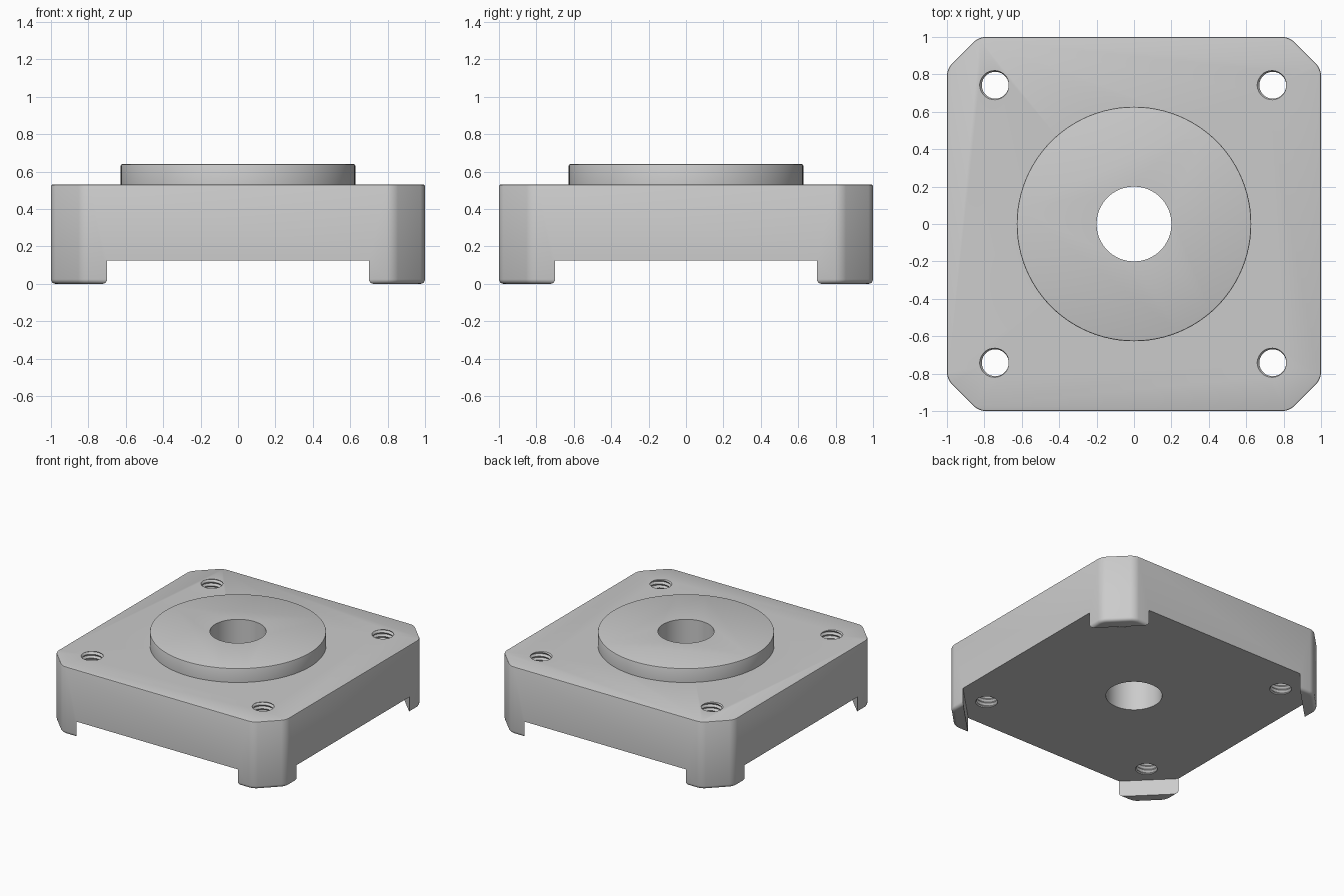
import bpy, bmesh, math
from mathutils import Vector

if "Cube" in bpy.data.objects:
    bpy.data.objects.remove(bpy.data.objects["Cube"], do_unlink=True)

grey = bpy.data.materials.new("plain_grey")
grey.use_nodes = True
colour = (0.6, 0.6, 0.6, 1)
grey.diffuse_color = colour
grey.node_tree.nodes["Principled BSDF"].inputs["Base Color"].default_value = colour


def finish(bm, name):
    bmesh.ops.recalc_face_normals(bm, faces=bm.faces)
    mesh = bpy.data.meshes.new(name)
    bm.to_mesh(mesh)
    bm.free()
    obj = bpy.data.objects.new(name, mesh)
    mesh.materials.append(grey)
    bpy.context.collection.objects.link(obj)
    return obj


def cylinder(name, radius, bottom, top, sides, top_bevel=0):
    bm = bmesh.new()
    bmesh.ops.create_cone(bm, cap_ends=True, segments=sides, radius1=radius,
                          radius2=radius, depth=top - bottom)
    bmesh.ops.translate(bm, verts=bm.verts, vec=(0, 0, (top + bottom) / 2))
    if top_bevel:
        bevel_rim(bm, top, top_bevel, 2)
    return finish(bm, name)


def bevel_rim(bm, height, size, segments):
    rim = [e for e in bm.edges if all(abs(v.co.z - height) < 1e-4 for v in e.verts)]
    bmesh.ops.bevel(bm, geom=rim, offset=size, segments=segments,
                    profile=0.5, affect='EDGES')


def combine(target, tool, operation):
    mod = target.modifiers.new(operation.lower(), 'BOOLEAN')
    mod.object, mod.operation, mod.solver = tool, operation, 'EXACT'
    bpy.context.view_layer.objects.active = target
    bpy.ops.object.modifier_apply(modifier=mod.name)
    bpy.data.objects.remove(tool, do_unlink=True)


def chamfered_block(name, cut, height):
    bm = bmesh.new()
    corners = []
    for q in range(4):
        c, s = round(math.cos(q * math.pi / 2)), round(math.sin(q * math.pi / 2))
        for x, y in ((1, cut), (cut, 1)):
            corners.append(bm.verts.new((c * x - s * y, s * x + c * y, 0)))
    base = bm.faces.new(corners)
    ext = bmesh.ops.extrude_face_region(bm, geom=[base])
    bmesh.ops.translate(bm, vec=(0, 0, height),
                        verts=[v for v in ext["geom"] if isinstance(v, bmesh.types.BMVert)])
    upright = [e for e in bm.edges if abs(e.verts[0].co.z - e.verts[1].co.z) > 0.1]
    bmesh.ops.bevel(bm, geom=upright, offset=0.035, segments=4, profile=0.5, affect='EDGES')
    bevel_rim(bm, 0, 0.025, 4)
    bevel_rim(bm, height, 0.007, 2)
    return finish(bm, name)


def thread_cutter(name, centre, bottom, turns, pitch, inner, outer, n=28):
    # two interleaved helices, stitched into a screw shape
    bm = bmesh.new()

    def helix(radius, shift):
        return [bm.verts.new(centre + Vector((radius * math.cos(math.tau * i / n),
                                              radius * math.sin(math.tau * i / n),
                                              bottom + shift + pitch * i / n)))
                for i in range(n * turns + 1)]
    crest, root = helix(inner, 0), helix(outer, pitch / 2)
    for i in range(n * turns):
        bm.faces.new((crest[i], crest[i + 1], root[i + 1], root[i]))
        if i < n * (turns - 1):
            bm.faces.new((root[i], root[i + 1], crest[i + n + 1], crest[i + n]))
    # cap both ends with a fan
    for level in (bottom - pitch, bottom + pitch * (turns + 1)):
        mid = bm.verts.new(centre + Vector((0, 0, level)))
        low = level < bottom
        for e in [e for e in bm.edges if e.is_boundary]:
            z = (e.verts[0].co.z + e.verts[1].co.z) / 2
            if (z < bottom + pitch * turns / 2) == low and mid not in e.verts:
                bm.faces.new((e.verts[0], e.verts[1], mid))
    return finish(bm, name)


# Main block with the underside cleared, leaving four corner feet
body = chamfered_block("mounting_plate", 0.83, 0.53)
combine(body, cylinder("underside_cutter", 1.7, -0.2, 0.125, 4), 'DIFFERENCE')

# Raised round boss and central bore
combine(body, cylinder("raised_boss", 0.627, 0.4, 0.64, 96, 0.007), 'UNION')
combine(body, cylinder("bore_cutter", 0.2, -0.2, 0.9, 64), 'DIFFERENCE')

# Threaded screw holes
for sx in (-1, 1):
    for sy in (-1, 1):
        spot = Vector((sx * 0.742, sy * 0.742, 0))
        combine(body, thread_cutter("thread_cutter", spot, 0.05, 19, 0.03, 0.072, 0.084),
                'DIFFERENCE')

bpy.ops.object.select_all(action='DESELECT')
body.select_set(True)
bpy.context.view_layer.objects.active = body
bpy.ops.object.shade_smooth_by_angle(angle=math.radians(30))
